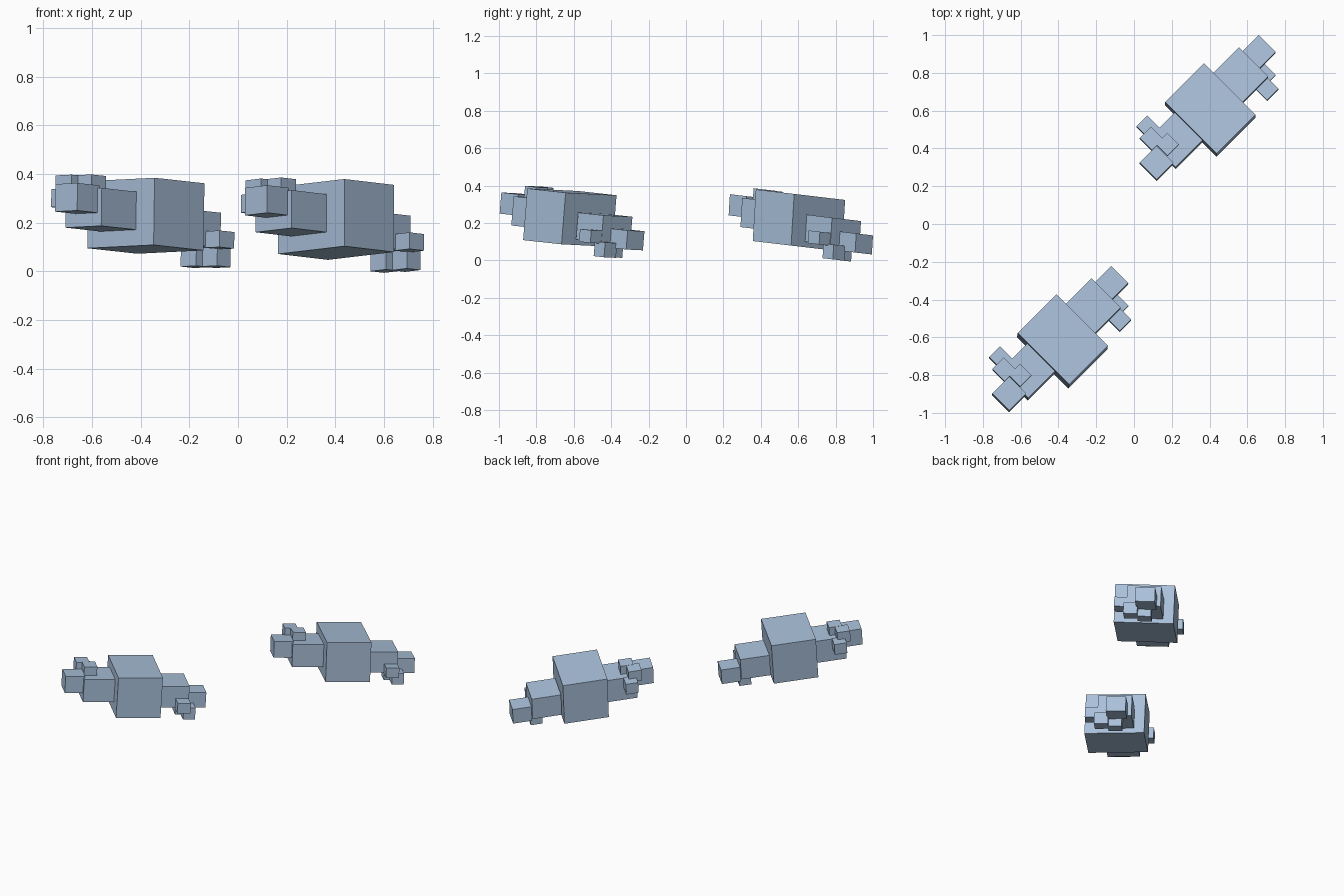
import bpy, bmesh
from mathutils import Matrix, Vector

if "Cube" in bpy.data.objects:
    bpy.data.objects.remove(bpy.data.objects["Cube"])

mat = bpy.data.materials.new("pale blue")
mat.diffuse_color = (0.40, 0.53, 0.70, 1)
mat.use_nodes = True
mat.node_tree.nodes["Principled BSDF"].inputs["Base Color"].default_value = mat.diffuse_color

S = 0.5 ** 0.5
CENTRE = Vector((0.405, 0.61, 0))

# part: (length start, length end, width start, width end, bottom, top)
# length runs along the diagonal, width across it
PARTS = {
    "body":             (0.573, 0.863, -0.045, 0.340, 0.076, 0.352),
    "front_block":      (0.368, 0.573, 0.057, 0.265, 0.142, 0.298),
    "front_cube":       (0.251, 0.378, 0.081, 0.209, 0.197, 0.310),
    "front_side_box":   (0.375, 0.456, 0.265, 0.357, 0.230, 0.304),
    "front_upper_box":  (0.343, 0.428, 0.208, 0.300, 0.280, 0.356),
    "front_inner_box":  (0.381, 0.466, 0.130, 0.217, 0.280, 0.357),
    "rear_block":       (0.863, 1.054, 0.050, 0.269, 0.105, 0.249),
    "rear_cube":        (1.050, 1.174, 0.113, 0.240, 0.078, 0.180),
    "rear_side_box":    (0.962, 1.047, -0.035, 0.050, 0.098, 0.166),
    "rear_lower_box":   (1.011, 1.089, 0.028, 0.118, 0.027, 0.106),
    "rear_inner_box":   (0.974, 1.052, 0.113, 0.203, 0.027, 0.106),
}


def build(prefix, offset, slope, lean):
    """Build one tilted group of boxes."""
    for name, (u0, u1, v0, v1, z0, z1) in PARTS.items():
        bm = bmesh.new()
        bmesh.ops.create_cube(bm, size=1)
        for vert in bm.verts:
            # box corner turned onto the diagonal
            u = u1 if vert.co.x > 0 else u0
            v = v1 if vert.co.y > 0 else v0
            z = z1 if vert.co.z > 0 else z0
            p = Vector(((u - v) * S, (u + v) * S, z))
            # tilt of the whole group
            d = p - CENTRE
            p.z += slope[0] * d.x + slope[1] * d.y
            p.x += lean[0] * (z - z1)
            p.y += lean[1] * (z - z1)
            vert.co = p + Vector(offset)
        bmesh.ops.recalc_face_normals(bm, faces=bm.faces)
        mesh = bpy.data.meshes.new(prefix + name)
        bm.to_mesh(mesh)
        bm.free()
        mesh.materials.append(mat)
        bpy.context.collection.objects.link(bpy.data.objects.new(prefix + name, mesh))


# back-right group and front-left group
build("back_", (0, 0, 0), (0, -0.118), (0, 0.06))
build("near_", (-0.78, -1.222, 0.015), (-0.03, -0.08), (0.015, 0.08))
